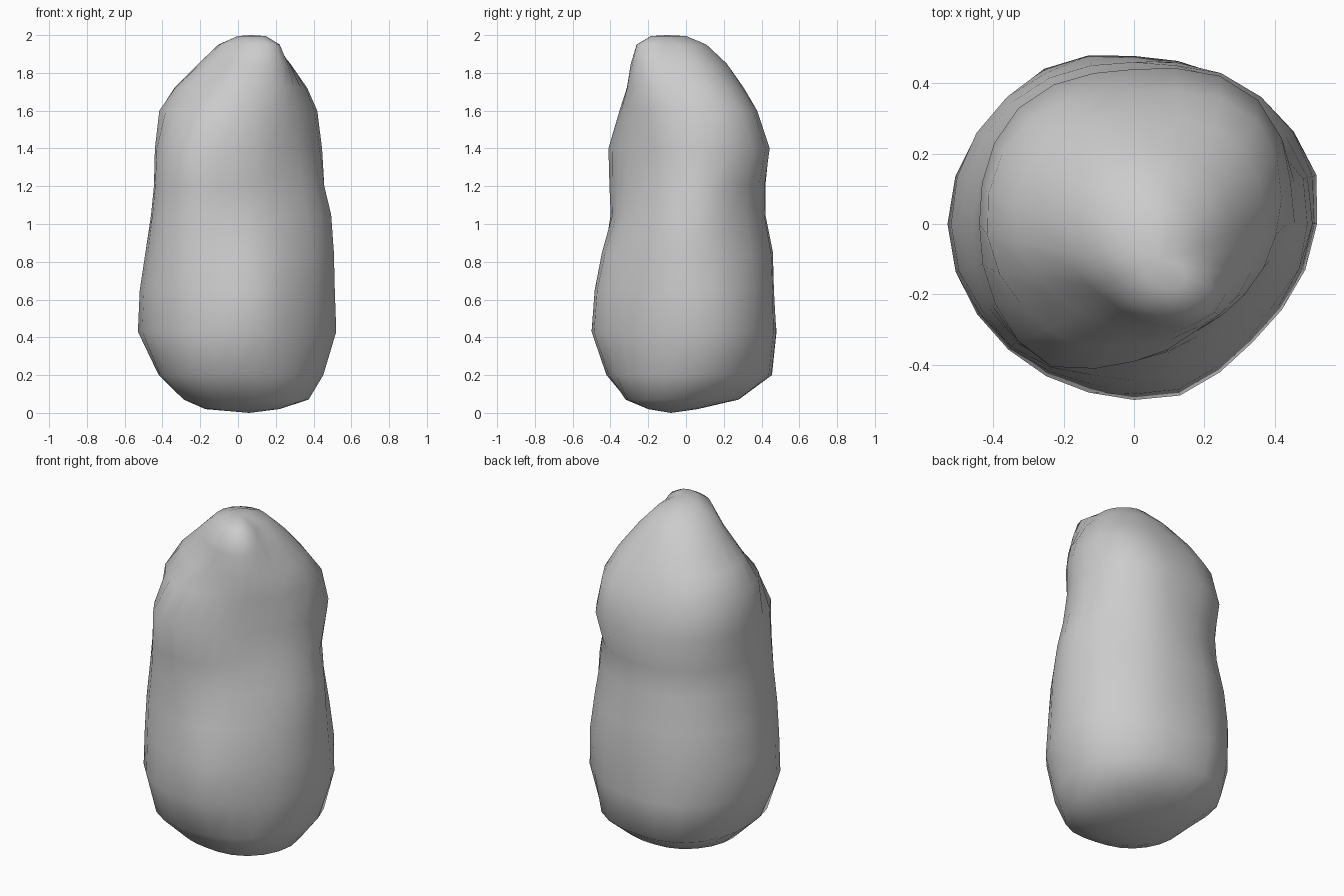
import bpy, bmesh, math

# Rock cross-sections: height, then radii every 45 degrees from +x, counter-clockwise
SECTIONS = [
    (0.02, .20, .14, .10, .13, .19, .17, .15, .19),
    (0.07, .36, .34, .31, .31, .30, .29, .28, .34),
    (0.20, .45, .465, .45, .47, .42, .45, .42, .43),
    (0.43, .515, .50, .475, .505, .53, .505, .495, .475),
    (0.65, .51, .51, .465, .51, .52, .50, .485, .46),
    (0.85, .505, .49, .46, .49, .49, .495, .45, .44),
    (1.05, .485, .46, .42, .45, .46, .475, .39, .39),
    (1.20, .45, .46, .42, .44, .445, .465, .39, .37),
    (1.40, .43, .50, .44, .465, .44, .455, .39, .35),
    (1.60, .38, .46, .41, .46, .44, .37, .31, .32),
    (1.72, .32, .38, .36, .40, .37, .27, .26, .29),
    (1.85, .22, .27, .29, .30, .25, .19, .21, .25),
    (1.95, .13, .16, .20, .20, .16, .14, .16, .20),
    (1.995, .06, .05, .10, .08, .07, .06, .08, .10),
]
# Lumps and hollows: angle in degrees, height, amount
LUMPS = [(20, .45, .025), (113, .32, .025), (287, .5, .02), (240, 1.4, .03),
         (252, .75, -.025), (12, 1.1, .015), (38, 1.1, -.015)]
SIDES = 24


def centre(z):
    # the axis leans toward the off-centre peak and the foot
    t = max(0, (z - 1.4) / 0.6)
    b = max(0, (0.2 - z) / 0.2)
    return 0.07 * t + 0.02 * b, -0.10 * t - 0.05 * b


def radius(r, u, z):
    # periodic smooth interpolation between measured radii, plus the lumps
    i = int(u)
    f = u - i
    a, b, c, d = (r[(i + k) % 8] for k in (-1, 0, 1, 2))
    q = b + 0.5 * f * (c - a + f * (2*a - 5*b + 4*c - d + f * (3*(b - c) + d - a)))
    for angle, height, amount in LUMPS:
        da = ((u * 45 - angle + 180) % 360 - 180) / 16
        dz = (z - height) / 0.22
        q += amount * math.exp(-da * da - dz * dz)
    return q


# Loft the rock body
bm = bmesh.new()
rings = []
for z, *r in SECTIONS:
    cx, cy = centre(z)
    ring = []
    for k in range(SIDES):
        a = 2 * math.pi * k / SIDES
        q = radius(r, k * 8 / SIDES, z)
        ring.append(bm.verts.new((cx + q * math.cos(a), cy + q * math.sin(a), z)))
    rings.append(ring)
for lo, hi in zip(rings, rings[1:]):
    for k in range(SIDES):
        n = (k + 1) % SIDES
        bm.faces.new((lo[k], lo[n], hi[n], hi[k]))

# Close the foot and peak
foot = bm.verts.new((0.06, -0.08, 0))
peak = bm.verts.new((0.07, -0.10, 2))
for k in range(SIDES):
    n = (k + 1) % SIDES
    bm.faces.new((foot, rings[0][n], rings[0][k]))
    bm.faces.new((peak, rings[-1][k], rings[-1][n]))
bmesh.ops.recalc_face_normals(bm, faces=bm.faces[:])
for f in bm.faces:
    f.smooth = True

mesh = bpy.data.meshes.new("rock")
bm.to_mesh(mesh)
bm.free()
rock = bpy.data.objects.new("rock", mesh)
bpy.context.collection.objects.link(rock)
